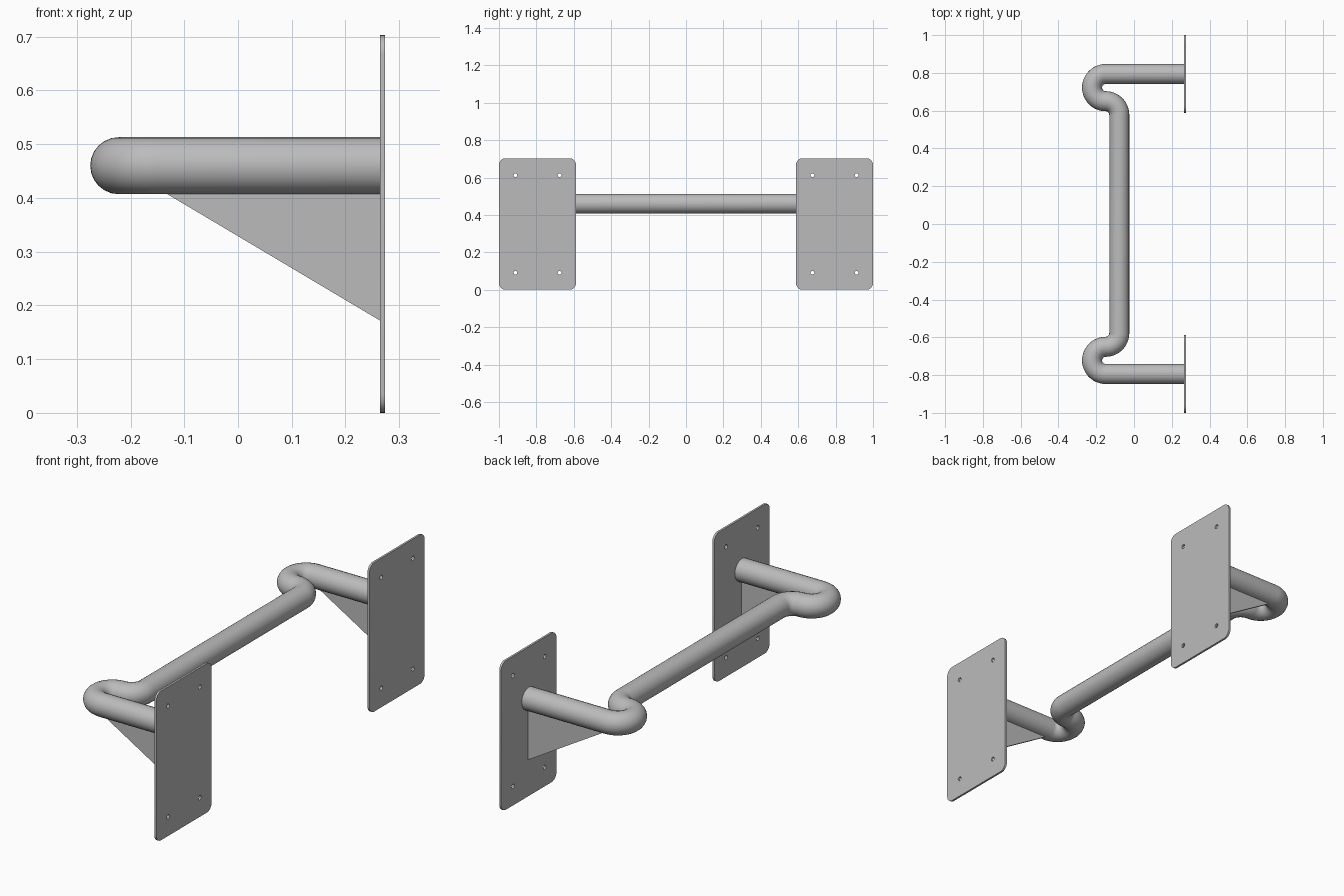
import bpy
from math import sin, cos, pi, radians
from mathutils import Matrix

cube = bpy.data.objects.get("Cube")
if cube:
    bpy.data.objects.remove(cube)

steel = bpy.data.materials.new("grey steel")
steel.use_nodes = True
GREY = (0.5, 0.5, 0.5, 1)
steel.diffuse_color = GREY
steel.node_tree.nodes["Principled BSDF"].inputs["Base Color"].default_value = GREY

PLATE_X, PLATE_T = 0.264, 0.01     # inner face and thickness of wall plates
ARM_Y, BAR_Z, TUBE_R = 0.794, 0.46, 0.053
BEND = 0.072                       # centreline radius of the bends


def arc(cx, cy, r, start, end, steps):
    """Points on an arc, angles in degrees."""
    angles = [radians(start + (end - start) * i / steps) for i in range(steps + 1)]
    return [(cx + r * cos(a), cy + r * sin(a)) for a in angles]


def curve_object(name, loops, cyclic, matrix, **settings):
    """Build a curve from 2D loops and turn it into a mesh."""
    data = bpy.data.curves.new(name, 'CURVE')
    for key, value in settings.items():
        setattr(data, key, value)
    for loop in loops:
        spline = data.splines.new('POLY')
        spline.points.add(len(loop) - 1)
        for point, (u, v) in zip(spline.points, loop):
            point.co = (u, v, 0, 1)
        spline.use_cyclic_u = cyclic
    data.materials.append(steel)
    obj = bpy.data.objects.new(name, data)
    bpy.context.collection.objects.link(obj)
    obj.matrix_world = matrix
    bpy.ops.object.select_all(action='DESELECT')
    obj.select_set(True)
    bpy.context.view_layer.objects.active = obj
    bpy.ops.object.convert(target='MESH')
    obj = bpy.context.object
    obj.name = name
    bpy.ops.object.shade_smooth_by_angle(angle=radians(35))
    return obj


# Bent tube: arm, U bend, reverse bend, straight bar, then mirrored
half = [(PLATE_X + PLATE_T / 2, ARM_Y)]
half += arc(-0.15, ARM_Y - BEND, BEND, 90, 270, 24)
half += arc(-0.15, ARM_Y - 3 * BEND, BEND, 90, 0, 12)[1:]
path = half + [(x, -y) for x, y in reversed(half)]
curve_object("bent_bar", [path], False, Matrix.Translation((0, 0, BAR_Z)),
             dimensions='3D', bevel_depth=TUBE_R, bevel_resolution=10, use_fill_caps=True)

# Rounded wall plate outline with four bolt holes
W, H, R = 0.206, 0.3515, 0.035
outline = []
for sx, sy, start in ((1, 1, 0), (-1, 1, 90), (-1, -1, 180), (1, -1, 270)):
    outline += arc(sx * (W - R), sy * (H - R), R, start, start + 90, 8)
holes = [arc(sx * 0.118, sy * 0.261, 0.01, 0, 345, 23)
         for sx in (-1, 1) for sy in (-1, 1)]

# Triangular gusset under each arm
gusset = [(PLATE_X, 0.172), (PLATE_X, 0.415), (-0.145, 0.415)]

to_yz = Matrix(((0, 0, 1, 0), (1, 0, 0, 0), (0, 1, 0, 0), (0, 0, 0, 1)))
to_xz = Matrix.Rotation(pi / 2, 4, 'X')

for side, sign in (("front", -1), ("back", 1)):
    spot = Matrix.Translation((PLATE_X + PLATE_T / 2, sign * ARM_Y, H))
    curve_object(side + "_wall_plate", [outline] + holes, True, spot @ to_yz,
                 dimensions='2D', fill_mode='BOTH', extrude=PLATE_T / 2)
    spot = Matrix.Translation((0, sign * ARM_Y, 0))
    curve_object(side + "_gusset", [gusset], True, spot @ to_xz,
                 dimensions='2D', fill_mode='BOTH', extrude=0.005)
